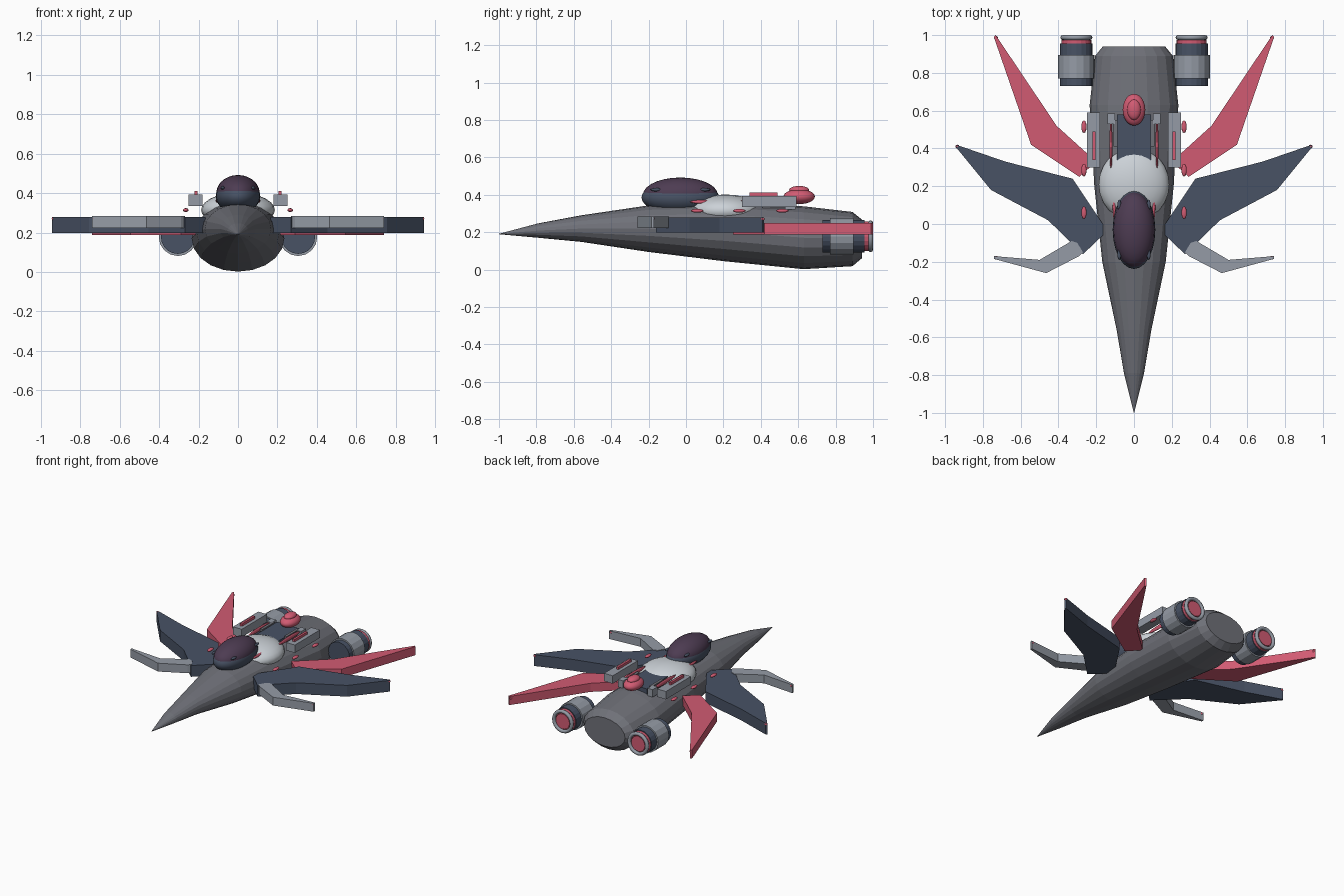
import bpy, bmesh
from math import sin, cos, pi, radians
from mathutils import Matrix, Vector

if "Cube" in bpy.data.objects:
    bpy.data.objects.remove(bpy.data.objects["Cube"])


def mat(name, r, g, b):
    m = bpy.data.materials.new(name)
    m.diffuse_color = (r, g, b, 1)
    m.use_nodes = True
    m.node_tree.nodes["Principled BSDF"].inputs["Base Color"].default_value = m.diffuse_color
    return m


HULL = mat("hull_grey", .16, .165, .19)
LIGHT = mat("light_grey", .30, .33, .38)
NAVY = mat("navy", .065, .085, .13)
ROSE = mat("rose", .64, .105, .17)
WHITE = mat("white", .60, .64, .68)
GLASS = mat("canopy_glass", .075, .045, .085)


def finish(name, bm, material, smooth=False):
    bmesh.ops.recalc_face_normals(bm, faces=bm.faces)
    me = bpy.data.meshes.new(name)
    bm.to_mesh(me)
    bm.free()
    me.materials.append(material)
    me.shade_smooth() if smooth else me.shade_flat()
    ob = bpy.data.objects.new(name, me)
    bpy.context.collection.objects.link(ob)
    return ob


def box(name, lo, hi, material):
    bm = bmesh.new()
    lo, hi = Vector(lo), Vector(hi)
    m = Matrix.Translation((lo + hi) / 2) @ Matrix.Diagonal((*(hi - lo), 1))
    bmesh.ops.create_cube(bm, size=1, matrix=m)
    return finish(name, bm, material)


def ellipsoid(name, c, r, material, seg=24, rings=14):
    bm = bmesh.new()
    m = Matrix.Translation(c) @ Matrix.Diagonal((*r, 1))
    bmesh.ops.create_uvsphere(bm, u_segments=seg, v_segments=rings, radius=1, matrix=m)
    return finish(name, bm, material, True)


def loft(name, sections, sides, material, x0=0, smooth=False):
    """Elliptical sections (y, half width, bottom z, top z) skinned along y."""
    bm = bmesh.new()
    rings = []
    for y, w, zb, zt in sections:
        zc, h = (zb + zt) / 2, (zt - zb) / 2
        rings.append([bm.verts.new((x0 + w * cos(2 * pi * i / sides), y,
                                    zc + h * sin(2 * pi * i / sides))) for i in range(sides)])
    for a, b in zip(rings, rings[1:]):
        for i in range(sides):
            j = (i + 1) % sides
            bm.faces.new((a[i], a[j], b[j], b[i]))
    bm.faces.new(rings[0])
    bm.faces.new(rings[-1])
    return finish(name, bm, material, smooth)


def tube(name, x, z, profile, material, sides=20):
    return loft(name, [(y, r, z - r, z + r) for y, r in profile], sides, material, x)


def plate(name, outline, z0, z1, s, material):
    bm = bmesh.new()
    f = bm.faces.new([bm.verts.new((s * x, y, z0)) for x, y in outline])
    ext = bmesh.ops.extrude_face_region(bm, geom=[f])
    bmesh.ops.translate(bm, vec=(0, 0, z1 - z0),
                        verts=[v for v in ext["geom"] if isinstance(v, bmesh.types.BMVert)])
    return finish(name, bm, material)


# Pointed fuselage
loft("fuselage", [(-1, .001, .189, .191), (-.79, .053, .17, .247), (-.56, .092, .148, .29),
                  (-.2, .168, .094, .343), (.2, .21, .045, .36), (.63, .235, .002, .338),
                  (.89, .206, .018, .308), (.94, .165, .06, .268)], 20, HULL)

# Cockpit pod with darker glass dome on top
ellipsoid("cockpit_base", (0, -.03, .385), (.113, .208, .088), NAVY)
ellipsoid("cockpit_glass", (0, -.03, .40), (.11, .2, .092), GLASS)

# White collar behind the cockpit, and the spine
ellipsoid("collar", (0, .21, .315), (.187, .195, .086), WHITE)
box("spine", (-.09, .30, .30), (.09, .58, .365), NAVY)

# Dorsal turret
ellipsoid("turret", (0, .605, .39), (.06, .084, .04), ROSE)
ellipsoid("turret_cap", (0, .605, .425), (.036, .054, .022), ROSE)

# Wing outlines for the right-hand side
MAIN = [(.165, -.06), (.27, -.16), (.455, .02), (.757, .18), (.945, .41),
        (.937, .418), (.68, .33), (.325, .24), (.165, 0)]
REAR = [(.2, .33), (.29, .25), (.545, .42), (.742, .99), (.732, 1.0), (.41, .52)]
FRONT = [(.27, -.15), (.29, -.17), (.465, -.26), (.74, -.185), (.742, -.17),
         (.50, -.19), (.33, -.09), (.30, -.10)]

for s, side in ((1, "right"), (-1, "left")):
    def sbox(name, x0, x1, y0, y1, z0, z1, m):
        box(f"{name}_{side}", (min(s * x0, s * x1), y0, z0), (max(s * x0, s * x1), y1, z1), m)

    # Three swept wings with tip lights
    plate(f"main_wing_{side}", MAIN, .197, .279, s, NAVY)
    plate(f"rear_wing_{side}", REAR, .187, .25, s, ROSE)
    plate(f"front_wing_{side}", FRONT, .222, .283, s, LIGHT)
    for n, (x, y, z) in enumerate(((.935, .41, .27), (.73, .985, .235), (.73, -.178, .272))):
        ellipsoid(f"tip_light_{n}_{side}", (s * x, y, z), (.011, .01, .01), ROSE, 10, 6)

    # Engine: drum, wide band, nozzle ring, rim and glow
    ex, ez = s * .305, .178
    tube(f"engine_drum_{side}", ex, ez, [(.73, .086), (.955, .086)], NAVY)
    tube(f"engine_band_{side}", ex, ez, [(.77, .097), (.895, .097)], LIGHT, 16)
    tube(f"engine_ring_{side}", ex, ez, [(.95, .08), (.975, .08)], ROSE)
    bpy.ops.mesh.primitive_torus_add(major_radius=.072, minor_radius=.013, major_segments=24,
                                     minor_segments=8, location=(ex, .987, ez),
                                     rotation=(radians(90), 0, 0))
    rim = bpy.context.object
    rim.name = f"engine_rim_{side}"
    rim.data.materials.append(LIGHT)
    bpy.ops.object.shade_smooth()
    tube(f"engine_glow_{side}", ex, ez, [(.97, .055), (.99, .055)], ROSE)

    # Dorsal side pods with stripes
    sbox("side_pod", .18, .25, .30, .59, .335, .393, LIGHT)
    sbox("pod_stripe", .205, .221, .34, .49, .39, .411, ROSE)
    sbox("spine_block", .10, .14, .53, .585, .32, .375, LIGHT)
    sbox("spine_rail", .088, .108, .41, .55, .33, .375, HULL)

    # Slim stripes and running lights
    ellipsoid(f"spine_stripe_{side}", (s * .122, .42, .365), (.008, .13, .016), ROSE, 12, 8)
    ellipsoid(f"collar_stripe_{side}", (s * .105, .09, .362), (.008, .07, .01), ROSE, 12, 8)
    for n, y in enumerate((.06, .285, .515)):
        ellipsoid(f"running_light_{n}_{side}", (s * .265, y, .314), (.014, .034, .01), ROSE, 12, 8)
    for n, y in enumerate((-.16, .10)):
        ellipsoid(f"cockpit_stud_{n}_{side}", (s * .078, y, .427), (.01, .03, .009), NAVY, 12, 8)
